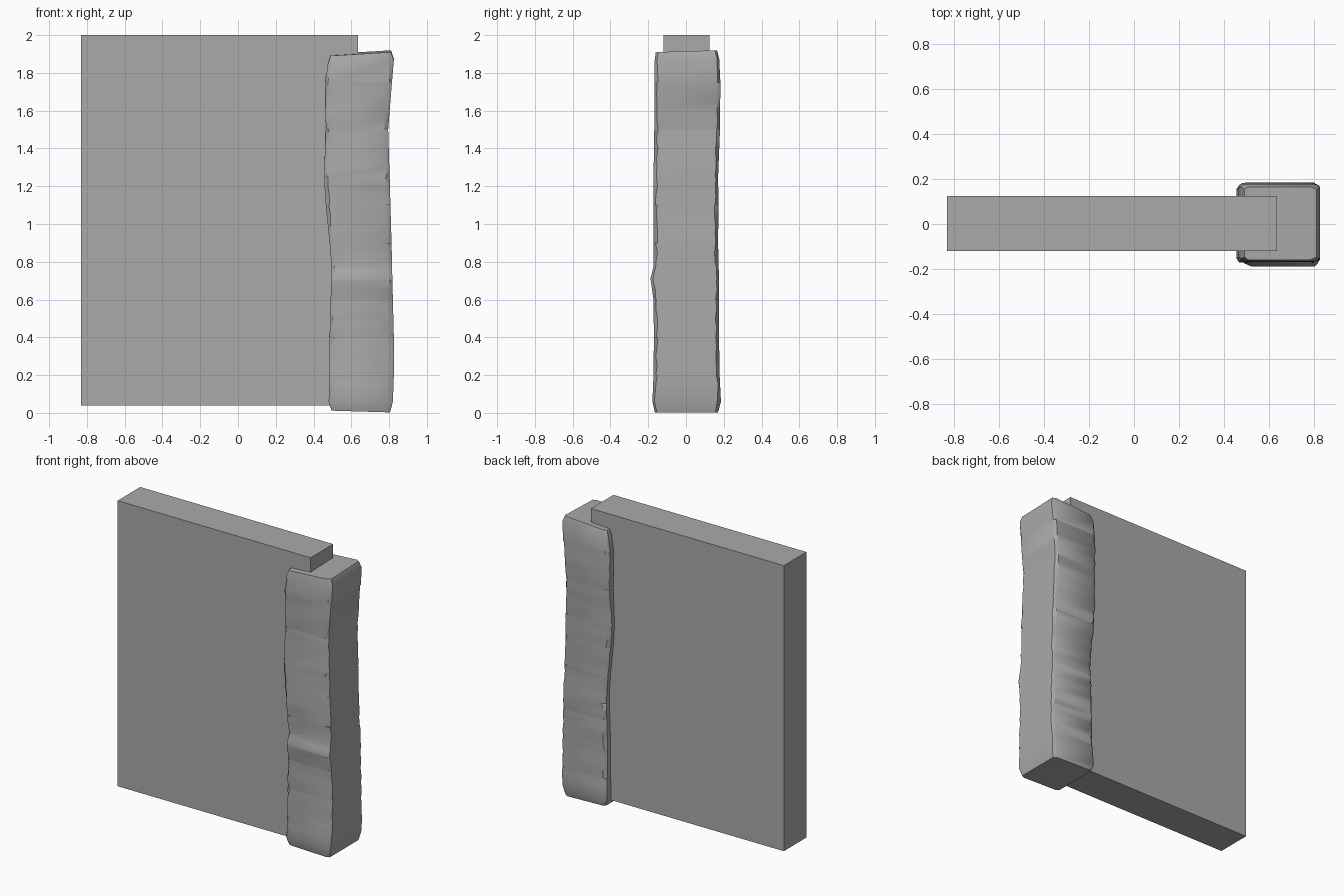
import bpy
import bmesh
import math
import random
from mathutils import Vector

random.seed(7)

if "Cube" in bpy.data.objects:
    bpy.data.objects.remove(bpy.data.objects["Cube"], do_unlink=True)

# One stone grey for everything
stone = bpy.data.materials.new("stone_grey")
stone.use_nodes = True
grey = (0.4, 0.4, 0.4, 1)
stone.diffuse_color = grey
stone.node_tree.nodes["Principled BSDF"].inputs["Base Color"].default_value = grey


def finish(bm, name):
    bmesh.ops.recalc_face_normals(bm, faces=bm.faces)
    mesh = bpy.data.meshes.new(name)
    bm.to_mesh(mesh)
    bm.free()
    mesh.materials.append(stone)
    obj = bpy.data.objects.new(name, mesh)
    bpy.context.collection.objects.link(obj)
    return obj


# Flat wall slab
low, high = Vector((-0.83, -0.12, 0.04)), Vector((0.635, 0.125, 2.0))
bm = bmesh.new()
bmesh.ops.create_cube(bm, size=1)
for v in bm.verts:
    v.co = (low + high) / 2 + Vector(a * b for a, b in zip(v.co, high - low))
finish(bm, "wall_slab")

# Rough corner pillar outline: height, left limit, right limit, front, back
LEVELS = [
    (0.01, 0.495, 0.805, -0.165, 0.17),
    (0.06, 0.48, 0.82, -0.178, 0.185),
    (0.20, 0.485, 0.825, -0.172, 0.178),
    (0.40, 0.485, 0.825, -0.170, 0.175),
    (0.60, 0.49, 0.82, -0.172, 0.175),
    (0.71, 0.495, 0.817, -0.188, 0.175),
    (0.77, 0.495, 0.816, -0.173, 0.173),
    (0.90, 0.485, 0.813, -0.172, 0.170),
    (1.10, 0.465, 0.807, -0.172, 0.172),
    (1.25, 0.455, 0.803, -0.172, 0.170),
    (1.50, 0.465, 0.795, -0.168, 0.180),
    (1.75, 0.462, 0.815, -0.168, 0.182),
    (1.86, 0.475, 0.825, -0.166, 0.176),
    (1.905, 0.49, 0.81, -0.160, 0.165),
]


def outline(z):
    for a, b in zip(LEVELS, LEVELS[1:]):
        if z <= b[0]:
            t = (z - a[0]) / (b[0] - a[0])
            return [p + (q - p) * t for p, q in zip(a[1:], b[1:])]
    return LEVELS[-1][1:]


# Stack chipped cross-sections, with two points at every corner
bm = bmesh.new()
rings = []
STEPS = 34
heights = sorted([lev[0] for lev in LEVELS] +
                 [0.1 + 1.7 * i / STEPS for i in range(1, STEPS)])
for z in heights:
    x0, x1, y0, y1 = outline(z)
    ring = []
    for x, y, sx, sy in ((x0, y0, 1, 1), (x1, y0, -1, 1),
                         (x1, y1, -1, -1), (x0, y1, 1, -1)):
        cx, cy = random.uniform(0.012, 0.035), random.uniform(0.010, 0.022)
        pair = [(x + sx * cx, y), (x, y + sy * cy)]
        if sx == sy:
            pair.reverse()
        for px, py in pair:
            # Top and bottom lean slightly
            lean = 0.06 * (px - 0.65) + 0.03 * py if z > 1.85 else 0
            ring.append(bm.verts.new((px, py, z + lean)))
    rings.append(ring)

for lower, upper in zip(rings, rings[1:]):
    for i in range(8):
        j = (i + 1) % 8
        bm.faces.new((lower[i], lower[j], upper[j], upper[i]))
bm.faces.new(rings[0][::-1])
bm.faces.new(rings[-1])
for v in rings[0]:
    v.co.z = 0.012 - 0.03 * (v.co.x - 0.49)
pillar = finish(bm, "rough_pillar")

# Soft stone faces with crisp chipped edges
bpy.ops.object.select_all(action="DESELECT")
pillar.select_set(True)
bpy.context.view_layer.objects.active = pillar
bpy.ops.object.shade_smooth_by_angle(angle=math.radians(40))
